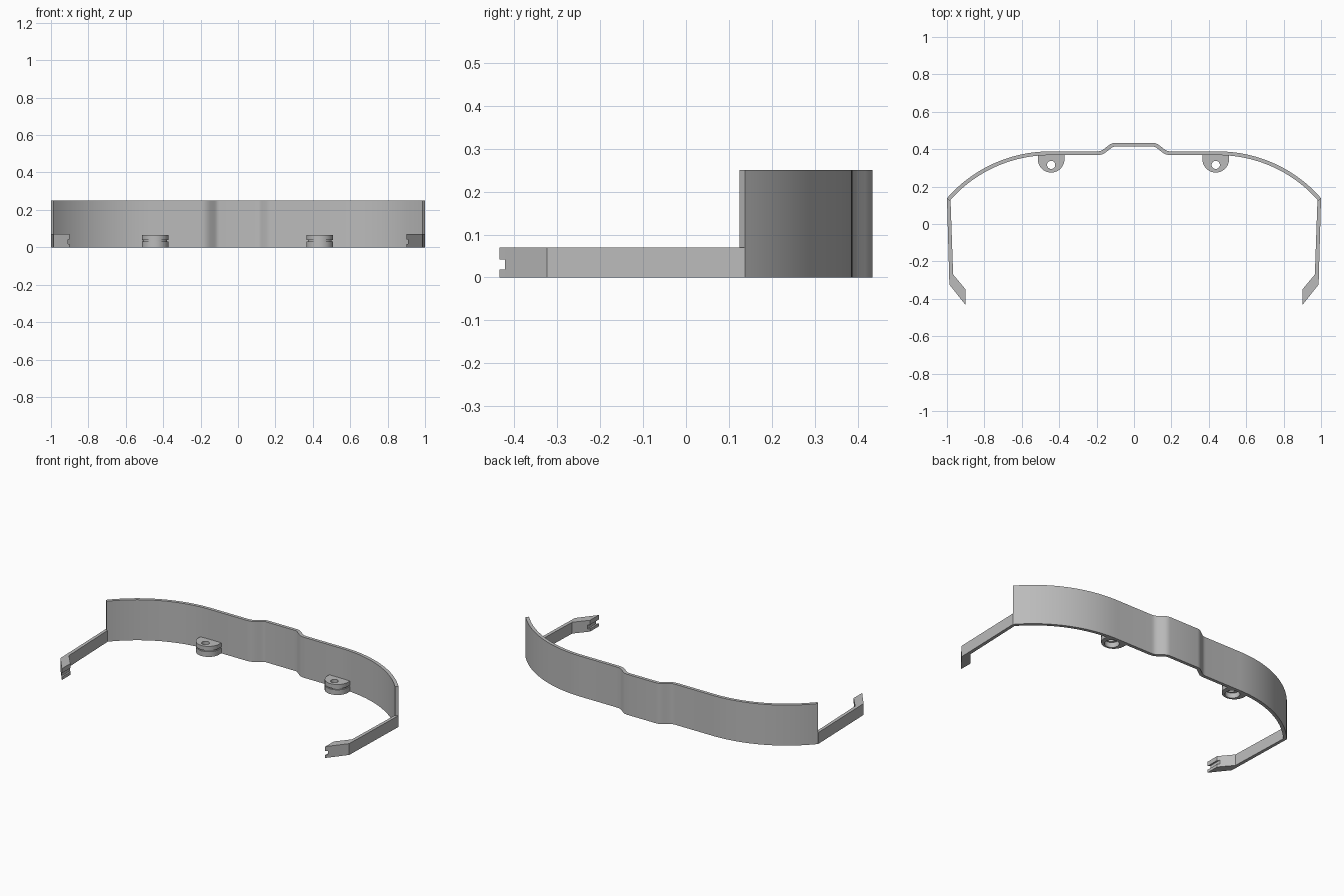
import bpy, bmesh, math
from mathutils import Vector

if "Cube" in bpy.data.objects:
    bpy.data.objects.remove(bpy.data.objects["Cube"])

grey = bpy.data.materials.new("plain grey")
grey.use_nodes = True
COLOUR = (0.5, 0.5, 0.5, 1)
grey.diffuse_color = COLOUR
grey.node_tree.nodes["Principled BSDF"].inputs["Base Color"].default_value = COLOUR


def add_wall(bm, outer, inner, z0, z1, closed=False):
    """Solid wall between two matching outlines, from z0 up to z1."""
    rows = [[bm.verts.new((x, y, z)) for x, y, z in
             ((o[0], o[1], z0), (o[0], o[1], z1), (i[0], i[1], z1), (i[0], i[1], z0))]
            for o, i in zip(outer, inner)]
    n = len(rows)
    for k in range(n if closed else n - 1):
        a, b = rows[k], rows[(k + 1) % n]
        for j in range(4):
            bm.faces.new((a[j], a[(j + 1) % 4], b[(j + 1) % 4], b[j]))
    if not closed:
        bm.faces.new(rows[0])
        bm.faces.new(rows[-1])


def finish(bm, name):
    bmesh.ops.recalc_face_normals(bm, faces=bm.faces[:])
    mesh = bpy.data.meshes.new(name)
    bm.to_mesh(mesh)
    bm.free()
    mesh.materials.append(grey)
    ob = bpy.data.objects.new(name, mesh)
    bpy.context.collection.objects.link(ob)
    bpy.ops.object.select_all(action='DESELECT')
    ob.select_set(True)
    bpy.context.view_layer.objects.active = ob
    bpy.ops.object.shade_smooth_by_angle(angle=math.radians(30))
    return ob


# Curved band: raised centre, flat shoulders, then a sweeping arc to each end
THICK, HEIGHT = 0.02, 0.25
half = [(0.10, 0.434), (0.115, 0.432), (0.128, 0.426), (0.14, 0.417),
        (0.162, 0.400), (0.174, 0.392), (0.186, 0.389), (0.20, 0.388)]
R, START, SWEEP, STEPS = 0.73, 0.45, math.radians(48.9), 28
for k in range(STEPS + 1):
    a = SWEEP * k / STEPS
    half.append((START + R * math.sin(a), 0.388 - R + R * math.cos(a)))
outer = [Vector((-x, y)) for x, y in reversed(half)] + [Vector(p) for p in half]
inner = []
for k, p in enumerate(outer):
    t = (outer[min(k + 1, len(outer) - 1)] - outer[max(k - 1, 0)]).normalized()
    inner.append(p + Vector((t.y, -t.x)) * THICK)
bm = bmesh.new()
add_wall(bm, outer, inner, 0, HEIGHT)
finish(bm, "curved_band")


# Side arms with inward hooks and a notched tip
def make_arm(side, s):
    def flip(points):
        return [(s * x, y) for x, y in points]
    bm = bmesh.new()
    add_wall(bm, flip([(1.0, 0.137), (0.987, -0.324), (0.91, -0.421)]),
             flip([(0.981, 0.13), (0.967, -0.27), (0.91, -0.338)]), 0, 0.07)
    for z0, z1 in ((0, 0.018), (0.042, 0.07)):
        add_wall(bm, flip([(0.91, -0.421), (0.90, -0.434)]),
                 flip([(0.91, -0.338), (0.90, -0.35)]), z0, z1)
    finish(bm, side + "_arm")


# Mounting tabs: D-shaped plate with a hole, a thin groove and a hollow base
def d_outline(cx, r):
    cy, back = 0.346, 0.374
    pts = [(cx + r * math.cos(a), cy + r * math.sin(a))
           for a in (math.pi + math.pi * k / 28 for k in range(29))]
    return pts + [(cx + r - 2 * r * k / 10, back) for k in range(11)]


def hole_outline(pts, cx, cy, r):
    c = Vector((cx, cy))
    return [c + (Vector(p) - c).normalized() * r for p in pts]


def make_tab(side, cx):
    bm = bmesh.new()
    # outline radius, hole centre y, hole radius, bottom, top
    for r, hy, hr, z0, z1 in ((0.071, 0.316, 0.022, 0.039, 0.065),
                              (0.064, 0.316, 0.022, 0.032, 0.039),
                              (0.071, 0.328, 0.042, 0.0, 0.032)):
        pts = d_outline(cx, r)
        add_wall(bm, pts, hole_outline(pts, cx, hy, hr), z0, z1, closed=True)
    finish(bm, side + "_mounting_tab")


for side, s in (("left", 1), ("right", -1)):
    make_arm(side, s)
    make_tab(side, s * 0.44 - 0.003)
